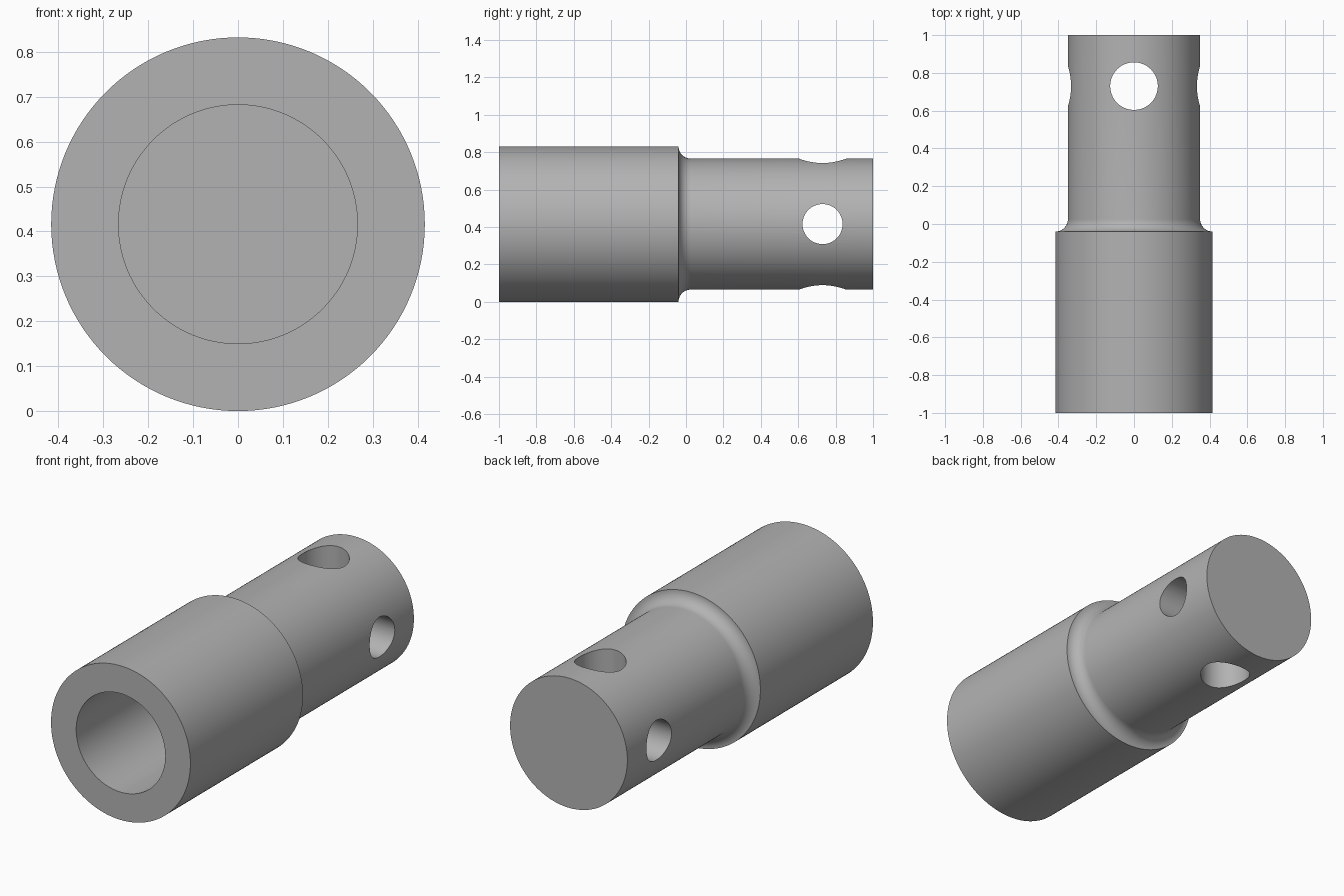
import bpy, bmesh, math
from mathutils import Vector, Matrix

cube = bpy.data.objects.get("Cube")
if cube:
    bpy.data.objects.remove(cube, do_unlink=True)

CENTRE_Z = 0.416
BODY_R, SHANK_R, BORE_R = 0.416, 0.35, 0.266
SHOULDER_Y, BORE_END, HOLE_Y = -0.04, -0.04, 0.73
SEGMENTS = 128

steel = bpy.data.materials.new("grey steel")
steel.use_nodes = True
grey = (0.45, 0.45, 0.45, 1)
steel.diffuse_color = grey
steel.node_tree.nodes["Principled BSDF"].inputs["Base Color"].default_value = grey


def add_mesh(name, bm):
    bmesh.ops.recalc_face_normals(bm, faces=bm.faces)
    mesh = bpy.data.meshes.new(name)
    bm.to_mesh(mesh)
    bm.free()
    mesh.materials.append(steel)
    obj = bpy.data.objects.new(name, mesh)
    bpy.context.collection.objects.link(obj)
    return obj


def lathe(name, profile):
    """Revolve (radius, y) points about the horizontal y axis."""
    bm = bmesh.new()
    verts = [bm.verts.new((r, y, CENTRE_Z)) for r, y in profile]
    edges = [bm.edges.new(pair) for pair in zip(verts, verts[1:])]
    bmesh.ops.spin(bm, geom=verts + edges, cent=(0, 0, CENTRE_Z), axis=(0, 1, 0),
                   angle=math.tau, steps=SEGMENTS, use_duplicate=False)
    bmesh.ops.remove_doubles(bm, verts=bm.verts, dist=1e-4)
    return add_mesh(name, bm)


def drill(target, name, radius, axis):
    """Cut a round cross hole through the shank."""
    bm = bmesh.new()
    turn = Vector((0, 0, 1)).rotation_difference(Vector(axis)).to_matrix().to_4x4()
    bmesh.ops.create_cone(bm, cap_ends=True, segments=96, radius1=radius, radius2=radius,
                          depth=1.2, matrix=Matrix.Translation((0, HOLE_Y, CENTRE_Z)) @ turn)
    cutter = add_mesh(name, bm)
    cutter.hide_render = True
    mod = target.modifiers.new(name, 'BOOLEAN')
    mod.operation, mod.solver, mod.object = 'DIFFERENCE', 'EXACT', cutter
    bpy.context.view_layer.objects.active = target
    bpy.ops.object.modifier_apply(modifier=name)
    bpy.data.objects.remove(cutter, do_unlink=True)


# Concave fillet from the shoulder down to the shank
FILLET = BODY_R - SHANK_R
fillet = [(BODY_R - FILLET * math.sin(t), SHOULDER_Y + FILLET * (1 - math.cos(t)))
          for t in (math.pi / 2 * i / 12 for i in range(13))]

# Socket body with blind bore, filleted shoulder and solid shank
profile = [(0, BORE_END), (BORE_R, BORE_END), (BORE_R, -1), (BODY_R, -1)]
profile += fillet + [(SHANK_R, 1), (0, 1)]
socket = lathe("socket_adapter", profile)

# Crossed pin holes
drill(socket, "vertical_hole", 0.126, (0, 0, 1))
drill(socket, "side_hole", 0.107, (1, 0, 0))

# Smooth curves, sharp rims
bpy.ops.object.select_all(action='DESELECT')
socket.select_set(True)
bpy.context.view_layer.objects.active = socket
bpy.ops.object.shade_smooth_by_angle(angle=math.radians(30))
